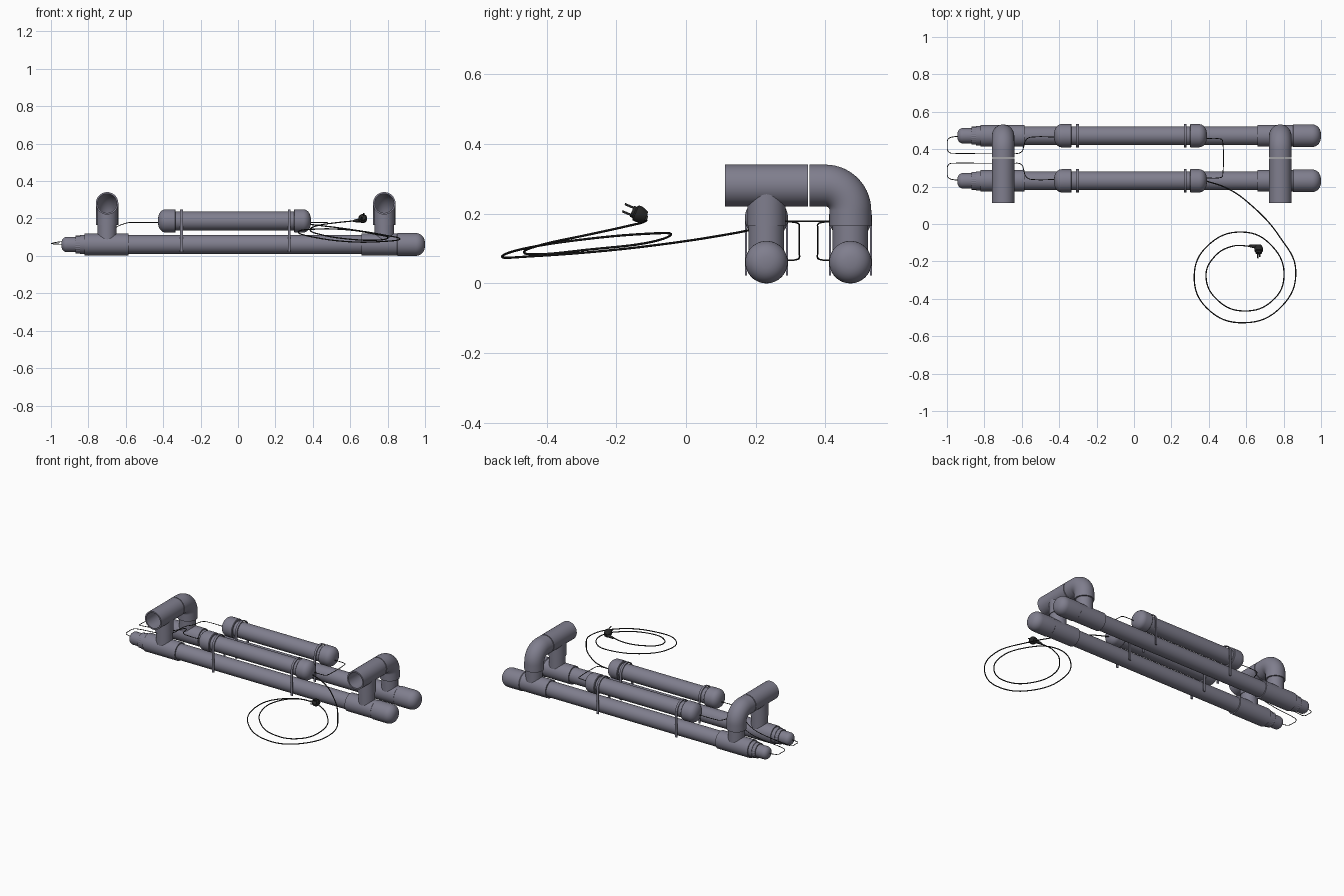
import bpy, bmesh, math
from mathutils import Vector

if "Cube" in bpy.data.objects:
    bpy.data.objects.remove(bpy.data.objects["Cube"])

YF, YB = 0.231, 0.472          # front and back pipe rows
YM = (YF + YB) / 2
ZP, ZB, ZH = 0.061, 0.187, 0.281   # main pipe, upper tube, cross pipe heights


def material(name, rgb):
    m = bpy.data.materials.new(name)
    m.diffuse_color = (*rgb, 1)
    m.use_nodes = True
    m.node_tree.nodes["Principled BSDF"].inputs["Base Color"].default_value = m.diffuse_color
    return m


PIPE = material("slate_grey", (0.215, 0.21, 0.27))
DARK = material("dark_rubber", (0.02, 0.02, 0.02))


def link(name, me, mat):
    me.materials.clear()
    me.materials.append(mat)
    ob = bpy.data.objects.new(name, me)
    bpy.context.collection.objects.link(ob)
    return ob


def new_object(name, bm, mat=PIPE):
    bmesh.ops.remove_doubles(bm, verts=bm.verts, dist=1e-5)
    bmesh.ops.recalc_face_normals(bm, faces=bm.faces)
    me = bpy.data.meshes.new(name)
    bm.to_mesh(me)
    bm.free()
    return link(name, me, mat)


def lathe(name, profile, loc, axis, seg=48, ribs=0.0, closed=False, mat=PIPE):
    """Spin (distance along axis, radius) points around an axis."""
    q = Vector(axis).to_track_quat('Z', 'Y')
    bm = bmesh.new()
    rows = []
    for t, r in profile:
        row = []
        for i in range(seg):
            a = 2 * math.pi * i / seg
            k = r - ribs * ((i // 2) % 2) if r > 0 else 0
            row.append(bm.verts.new(q @ Vector((k * math.cos(a), k * math.sin(a), t)) + Vector(loc)))
        rows.append(row)
    pairs = list(zip(rows, rows[1:])) + ([(rows[-1], rows[0])] if closed else [])
    for a, b in pairs:
        for i in range(seg):
            j = (i + 1) % seg
            bm.faces.new((a[i], a[j], b[j], b[i]))
    return new_object(name, bm, mat)


def solid(t0, t1, r):
    return [(t0, 0), (t0, r), (t1, r), (t1, 0)]


def dome(length, r, round_len, steps=8):
    """Closed cap profile with a rounded end."""
    pts = [(0, 0), (0, r - 0.003), (0.003, r)]
    for i in range(steps + 1):
        a = math.pi / 2 * i / steps
        pts.append((length - round_len + round_len * math.sin(a), r * math.cos(a) ** 0.8 if i < steps else 0))
    return pts


def wire(name, pts, radius):
    cu = bpy.data.curves.new(name, 'CURVE')
    cu.dimensions = '3D'
    cu.bevel_depth, cu.bevel_resolution, cu.resolution_u = radius, 2, 8
    cu.use_fill_caps = True
    sp = cu.splines.new('BEZIER')
    sp.bezier_points.add(len(pts) - 1)
    for p, co in zip(sp.bezier_points, pts):
        p.co = co
        p.handle_left_type = p.handle_right_type = 'AUTO'
    tmp = bpy.data.objects.new(name + "_path", cu)
    bpy.context.collection.objects.link(tmp)
    dg = bpy.context.evaluated_depsgraph_get()
    me = bpy.data.meshes.new_from_object(tmp.evaluated_get(dg))
    bpy.data.objects.remove(tmp)
    return link(name, me, DARK)


def elbow(name, x, r_out, r_in, seg=48):
    """Hollow bend from the cross pipe down to the back tee."""
    R = 0.072
    cy, cz = YB - R, ZH - R
    path = [(0.355, ZH, 0)]
    path += [(cy + R * math.sin(a), cz + R * math.cos(a), a)
             for a in [math.pi / 2 * i / 14 for i in range(15)]]
    path.append((YB, 0.165, math.pi / 2))
    bm = bmesh.new()
    rings = []
    for r, seq in ((r_out, path), (r_in, path[::-1])):
        for y, z, a in seq:
            n = Vector((0, math.sin(a), math.cos(a)))
            rings.append([bm.verts.new(Vector((x, y, z)) + Vector((1, 0, 0)) * r * math.cos(t) + n * r * math.sin(t))
                          for t in [2 * math.pi * i / seg for i in range(seg)]])
    for a, b in zip(rings, rings[1:] + rings[:1]):
        for i in range(seg):
            j = (i + 1) % seg
            bm.faces.new((a[i], a[j], b[j], b[i]))
    return new_object(name, bm)


def strap(name, x, y, w=0.014, r_in=0.056, r_out=0.062):
    """Inverted U band over the upper tube."""
    def outline(r):
        arc = [(r * math.cos(math.pi * i / 24), ZB + r * math.sin(math.pi * i / 24)) for i in range(25)]
        return [(r, 0.022)] + arc + [(-r, 0.022)]
    bm = bmesh.new()
    cols = []
    for o, n in zip(outline(r_out), outline(r_in)):
        cols.append([bm.verts.new((x + s * w / 2, y + p[0], p[1]))
                     for s, p in ((-1, o), (1, o), (1, n), (-1, n))])
    for a, b in zip(cols, cols[1:]):
        for i in range(4):
            bm.faces.new((a[i], a[(i + 1) % 4], b[(i + 1) % 4], b[i]))
    bm.faces.new(cols[0])
    bm.faces.new(cols[-1])
    return new_object(name, bm)


X, Y, Z = (1, 0, 0), (0, 1, 0), (0, 0, 1)
for side, y in (("front", YF), ("back", YB)):
    # long lower pipe with tees and end caps
    lathe(side + "_main_pipe", solid(-0.8, 0.9, 0.05), (0, y, ZP), X)
    lathe(side + "_left_tee", solid(-0.82, -0.585, 0.058), (0, y, ZP), X)
    lathe(side + "_right_tee", solid(0.66, 0.865, 0.058), (0, y, ZP), X)
    lathe(side + "_right_cap", dome(0.15, 0.061, 0.05), (0.85, y, ZP), X)
    lathe(side + "_left_collar", solid(-0.845, -0.81, 0.051), (0, y, ZP), X)
    lathe(side + "_ribbed_nut", solid(-0.868, -0.845, 0.048), (0, y, ZP), X, seg=96, ribs=0.0015)
    lathe(side + "_left_cap", dome(0.085, 0.041, 0.03), (-0.86, y, ZP), (-1, 0, 0))
    # upper tube with caps and straps
    lathe(side + "_upper_tube", solid(-0.38, 0.34, 0.05), (0, y, ZB), X)
    lathe(side + "_upper_cap_left", dome(0.095, 0.062, 0.042), (-0.333, y, ZB), (-1, 0, 0))
    lathe(side + "_upper_cap_right", dome(0.09, 0.062, 0.042), (0.3, y, ZB), X)
    for n, sx in (("left", -0.302), ("right", 0.275)):
        strap(f"{side}_{n}_strap", sx, y)
    # sensor wire from the upper tube to the left end, mirrored per row
    s = 1 if side == "front" else -1
    pts = [(-0.42, 0.238, 0.178), (-0.54, 0.238, 0.178), (-0.565, 0.243, 0.178), (-0.58, 0.258, 0.178),
           (-0.59, 0.29, 0.177), (-0.598, 0.314, 0.175), (-0.615, 0.324, 0.17), (-0.64, 0.325, 0.16),
           (-0.72, 0.325, 0.11), (-0.82, 0.325, 0.087), (-0.96, 0.325, 0.074), (-0.985, 0.322, 0.07),
           (-0.996, 0.31, 0.067), (-0.998, 0.28, 0.066), (-0.996, 0.253, 0.065), (-0.985, 0.242, 0.064),
           (-0.965, 0.237, 0.063), (-0.93, 0.233, 0.062)]
    wire(side + "_sensor_wire", [(a, YM + s * (b - YM), c) for a, b, c in pts], 0.0022)

for side, x in (("left", -0.70), ("right", 0.782)):
    # risers, open cross pipe and bend
    for row, y in (("front", YF), ("back", YB)):
        lathe(f"{side}_{row}_tee_branch", solid(ZP, 0.17, 0.051), (x, y, 0), Z)
    up = lathe(side + "_saddle_branch", [(0.165, 0), (0.165, 0.0545), (0.25, 0.0545)], (x, YF, 0), Z)
    for v in up.data.vertices:
        if v.co.z > 0.2:
            v.co.z = ZH - math.sqrt(max(0.057 ** 2 - (v.co.x - x) ** 2, 0))
    lathe(side + "_cross_pipe", [(0.112, 0.06), (0.350, 0.06), (0.350, 0.051), (0.112, 0.051)],
          (x, 0, ZH), Y, closed=True)
    elbow(side + "_elbow", x, 0.06, 0.051)

# wire linking the two upper tubes
half = [(0.37, 0.247, 0.178), (0.455, 0.247, 0.178), (0.47, 0.252, 0.178), (0.475, 0.27, 0.178)]
wire("link_wire", half + [(a, 2 * YM - b, c) for a, b, c in reversed(half)], 0.0022)

# coiled power cord
wire("power_cord", [
    (0.37, 0.235, 0.17), (0.5, 0.19, 0.155), (0.61, 0.115, 0.14), (0.78, -0.07, 0.112),
    (0.865, -0.25, 0.092), (0.79, -0.44, 0.078), (0.59, -0.528, 0.076), (0.39, -0.45, 0.103),
    (0.322, -0.28, 0.128), (0.39, -0.12, 0.142), (0.58, -0.043, 0.14), (0.74, -0.12, 0.115),
    (0.802, -0.28, 0.097), (0.74, -0.41, 0.084), (0.59, -0.465, 0.09), (0.45, -0.41, 0.112),
    (0.385, -0.28, 0.14), (0.43, -0.175, 0.163), (0.53, -0.118, 0.178), (0.63, -0.12, 0.188)], 0.0033)

# angled plug with two pins
d = Vector((0, -0.92, 0.39)).normalized()
c = Vector((0.667, -0.124, 0.194))
lathe("plug_strain_relief", [(0, 0), (0, 0.006), (0.045, 0.012), (0.045, 0)],
      (0.615, -0.117, 0.186), (1, -0.1, 0.12), 16, mat=DARK)
lathe("plug_body", [(-0.01, 0), (-0.01, 0.016), (0.004, 0.022), (0.014, 0.024), (0.022, 0.023), (0.026, 0.017),
                    (0.034, 0.017), (0.034, 0)], c, d, 24, mat=DARK)
for n, o in (("upper", 1), ("lower", -1)):
    off = Vector((0.4, 0.3, 0.85)).normalized() * 0.012 * o
    lathe(f"plug_{n}_pin", solid(0.025, 0.06, 0.0032), c + off, d, 12, mat=DARK)

# smooth shading with crisp rims
for ob in bpy.context.scene.objects:
    ob.select_set(True)
    bpy.context.view_layer.objects.active = ob
bpy.ops.object.shade_smooth_by_angle(angle=math.radians(35))
